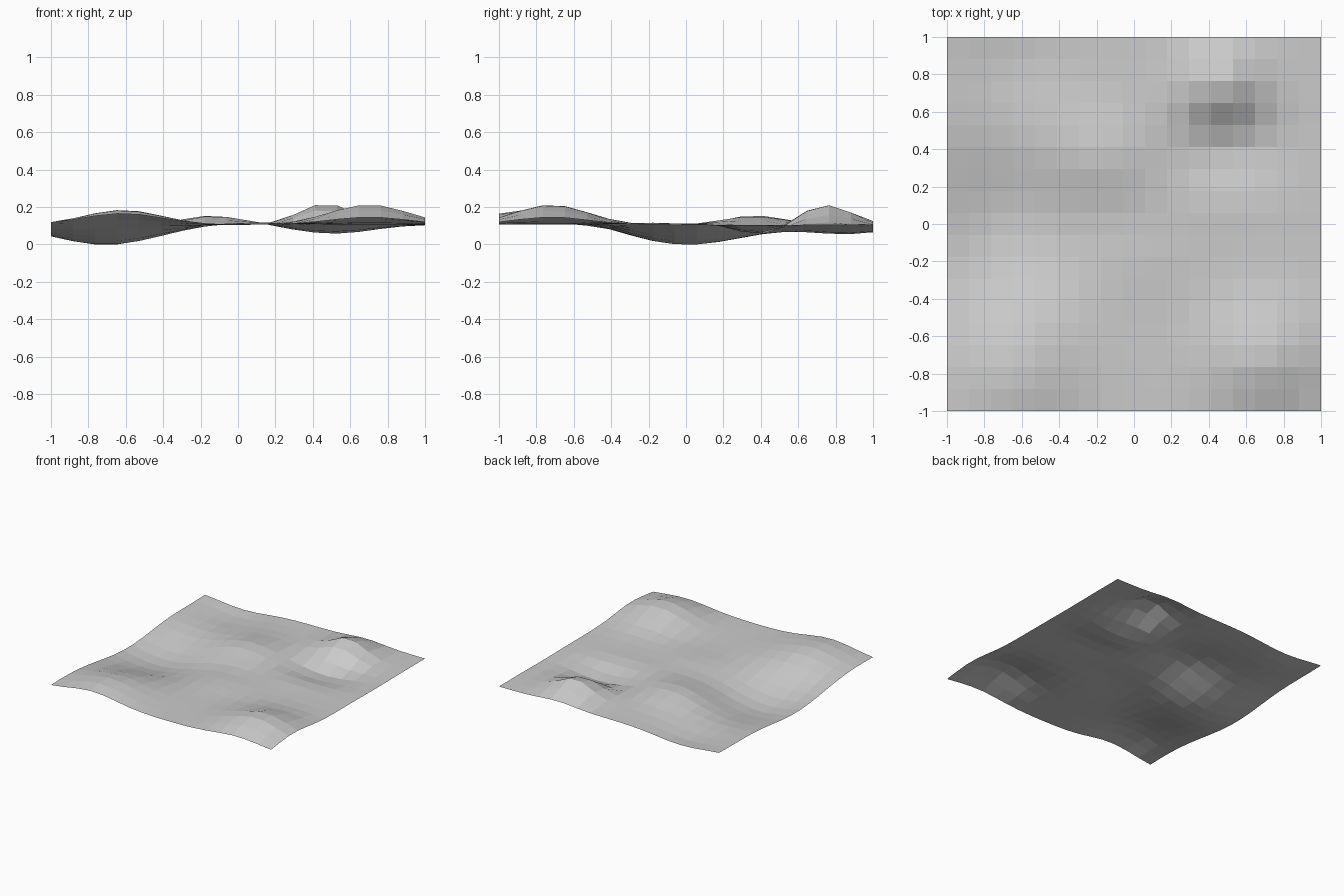
import bpy
import bmesh
from math import exp

cube = bpy.data.objects.get("Cube")
if cube:
    bpy.data.objects.remove(cube, do_unlink=True)

CELLS = 17
BASE = 0.11

# Hills and hollows: centre x, centre y, height, spread x, spread y
FEATURES = [
    (-0.62, -0.78, 0.085, 0.30, 0.38),   # front right-hand hill
    (0.70, -0.72, 0.110, 0.30, 0.28),    # front left-hand hill
    (-0.70, 0.00, -0.110, 0.40, 0.45),   # broad basin
    (-0.65, 0.87, -0.047, 0.30, 0.30),   # rear hollow
    (0.47, 0.74, 0.118, 0.20, 0.20),     # steep rear hill
    (0.50, 0.41, -0.055, 0.28, 0.20),    # hollow below the steep hill
    (-0.18, 0.35, 0.060, 0.28, 0.25),    # middle hill
    (0.45, 0.13, 0.010, 0.25, 0.15),     # low swell
    (0.00, -0.20, 0.014, 0.30, 0.20),    # low central ridge
]


def height(x, y):
    return BASE + sum(h * exp(-((x - cx) / sx) ** 2 - ((y - cy) / sy) ** 2)
                      for cx, cy, h, sx, sy in FEATURES)


# Ground sheet, a flat-shaded grid pushed into hills
bm = bmesh.new()
bmesh.ops.create_grid(bm, x_segments=CELLS, y_segments=CELLS, size=1)
for v in bm.verts:
    v.co.z = height(v.co.x, v.co.y)
lowest = min(v.co.z for v in bm.verts)
bmesh.ops.translate(bm, verts=bm.verts, vec=(0, 0, -lowest))
mesh = bpy.data.meshes.new("ground_sheet")
bm.to_mesh(mesh)
bm.free()

ground = bpy.data.objects.new("ground_sheet", mesh)
bpy.context.collection.objects.link(ground)

# Plain grey
grey = bpy.data.materials.new("light_grey")
grey.use_nodes = True
colour = (0.6, 0.6, 0.6, 1)
grey.diffuse_color = colour
grey.node_tree.nodes["Principled BSDF"].inputs["Base Color"].default_value = colour
mesh.materials.append(grey)
